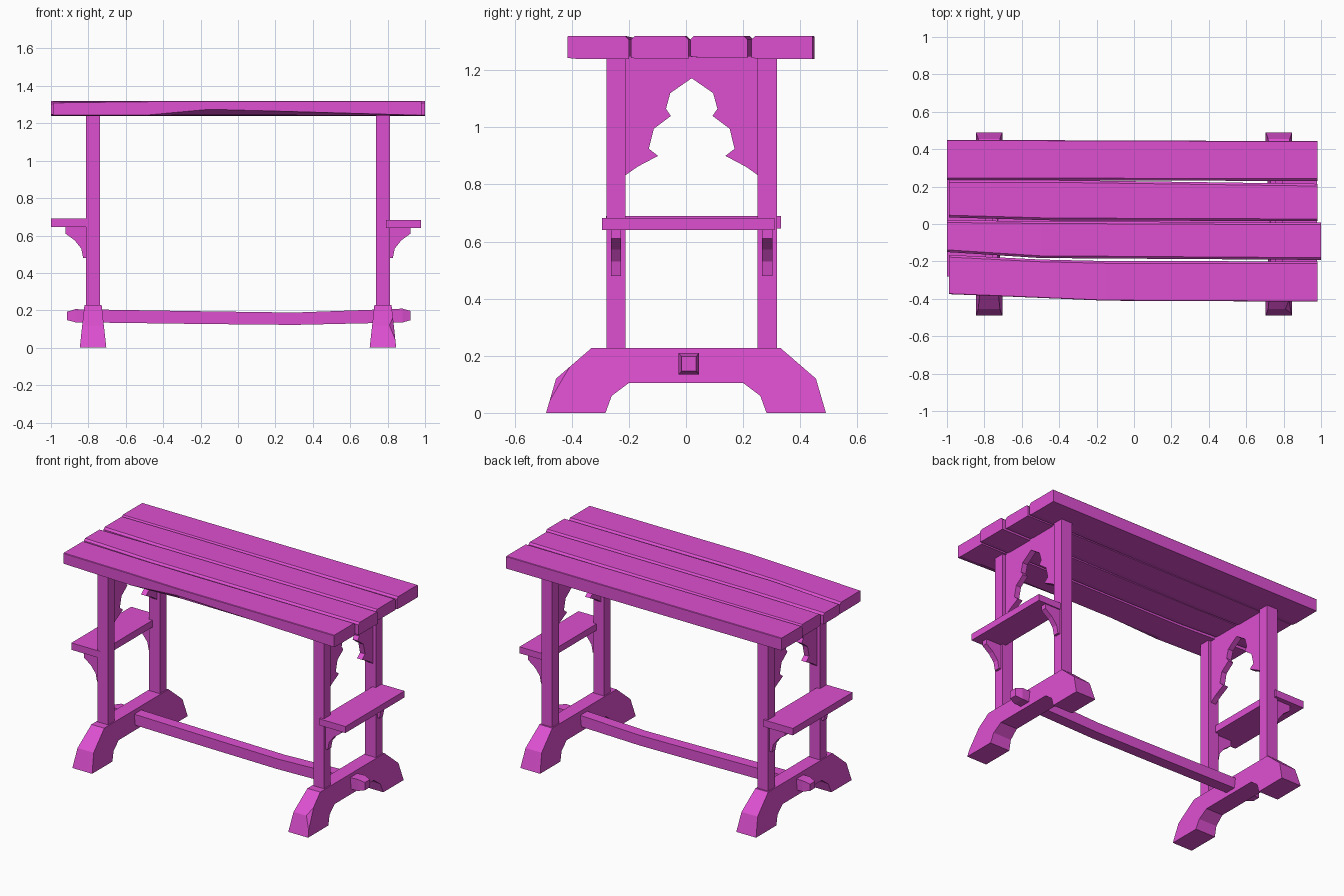
import bpy
import bmesh

cube = bpy.data.objects.get("Cube")
if cube:
    bpy.data.objects.remove(cube)

paint = bpy.data.materials.new("magenta paint")
paint.use_nodes = True
colour = (0.73, 0.08, 0.64, 1)
paint.diffuse_color = colour
paint.node_tree.nodes["Principled BSDF"].inputs["Base Color"].default_value = colour


def loft(name, rings, cut=None):
    """Skin equal-sized rings of points, cap both ends, optionally slice a corner off."""
    bm = bmesh.new()
    loops = [[bm.verts.new(p) for p in ring] for ring in rings]
    n = len(loops[0])
    for a, b in zip(loops, loops[1:]):
        for i in range(n):
            j = (i + 1) % n
            bm.faces.new((a[i], a[j], b[j], b[i]))
    bm.faces.new(loops[0][::-1])
    bm.faces.new(loops[-1])
    if cut:
        point, normal = cut
        res = bmesh.ops.bisect_plane(bm, geom=bm.verts[:] + bm.edges[:] + bm.faces[:],
                                     plane_co=point, plane_no=normal, clear_outer=True)
        edges = [g for g in res["geom_cut"] if isinstance(g, bmesh.types.BMEdge)]
        bmesh.ops.holes_fill(bm, edges=edges)
    bmesh.ops.recalc_face_normals(bm, faces=bm.faces[:])
    mesh = bpy.data.meshes.new(name)
    bm.to_mesh(mesh)
    bm.free()
    mesh.materials.append(paint)
    obj = bpy.data.objects.new(name, mesh)
    bpy.context.collection.objects.link(obj)
    return obj


def box(name, x0, x1, y0, y1, z0, z1):
    ring = [(y0, z0), (y1, z0), (y1, z1), (y0, z1)]
    return loft(name, [[(x, y, z) for y, z in ring] for x in (x0, x1)])


# Table top: four worn planks, each a loft of (x, y0, y1, z0, z1) sections
planks = {
    "front_plank": [(-.99, -.375, -.165, 1.24, 1.312), (-.5, -.395, -.19, 1.24, 1.318),
                    (-.15, -.41, -.198, 1.245, 1.32), (.98, -.415, -.2, 1.24, 1.32)],
    "front_middle_plank": [(-1, -.15, .02, 1.245, 1.315), (-.5, -.182, .015, 1.245, 1.32),
                           (1, -.192, .008, 1.24, 1.32)],
    "back_middle_plank": [(-.99, .035, .235, 1.24, 1.32), (-.45, .02, .235, 1.24, 1.32),
                          (.98, .015, .215, 1.245, 1.32)],
    "back_plank": [(-1, .235, .45, 1.24, 1.32), (.98, .23, .443, 1.24, 1.32)],
}
for name, sections in planks.items():
    lead = .003 if name == "front_plank" else .012
    tail = .003 if name == "back_plank" else .012
    rings = []
    for x, y0, y1, z0, z1 in sections:
        # The front plank is worn away beneath its middle
        wear = .03 if name == "front_plank" and x == -.15 else .003
        rings.append([(x, y0, z0 + wear), (x, y0 + .03, z0), (x, y1, z0),
                      (x, y1, z1 - tail), (x, y1 - tail, z1),
                      (x, y0 + lead, z1), (x, y0, z1 - lead)])
    loft(name, rings)

# Half outlines, mirrored across y
foot_half = [(.2, .105), (.26, .06), (.282, 0), (.49, 0), (.455, .12), (.33, .228)]
foot = foot_half + [(-y, z) for y, z in reversed(foot_half)]
arch_half = [(.235, .83), (.19, .862), (.118, .9), (.15, .925), (.133, .995),
             (.073, 1.04), (.09, 1.065), (.075, 1.12)]
arch = (arch_half + [(0, 1.172)] + [(-y, z) for y, z in reversed(arch_half)]
        + [(-.235, 1.25), (.235, 1.25)])
bracket = [(.79, .65), (.922, .65), (.922, .61), (.872, .573),
           (.838, .53), (.828, .48), (.79, .48)]

for side, s in (("left", 1), ("right", -1)):
    cx = .775 * s
    # Sled foot, narrowing upward
    nick = ((.82, -.455, .105), (1, -1, .7)) if s > 0 else None
    loft(side + "_foot", [[(cx + k * (.071 - .11 * z), y, z) for y, z in foot]
                          for k in (-1, 1)], nick)
    # Posts and shelf brackets
    for end, y in (("front", -.245), ("back", .285)):
        box(f"{side}_{end}_post", cx - .038, cx + .038, y - .034, y + .034, .2, 1.25)
        loft(f"{side}_{end}_bracket", [[(s * x, y + d, z) for x, z in bracket]
                                       for d in (-.018, .018)])
    # Carved arch panel between the posts
    loft(side + "_arch_panel", [[(cx + d, y + .02, z) for y, z in arch]
                                for d in (-.018, .018)])

# Side shelves
box("left_shelf", .79, .978, -.295, .31, .64, .682)
box("right_shelf", -1, -.79, -.28, .333, .645, .69)

# Sagging stretcher with tapered ends: (x, centre z, half height, half depth)
spans = [(-.915, .17, .022, .025), (-.87, .171, .035, .036), (-.2, .161, .034, .036),
         (.3, .155, .033, .036), (.88, .172, .037, .036), (.922, .172, .025, .025)]
loft("stretcher", [[(x, .01 + dy * d, c + dz * h)
                    for dy, dz in ((-1, -1), (1, -1), (1, 1), (-1, 1))]
                   for x, c, h, d in spans])
